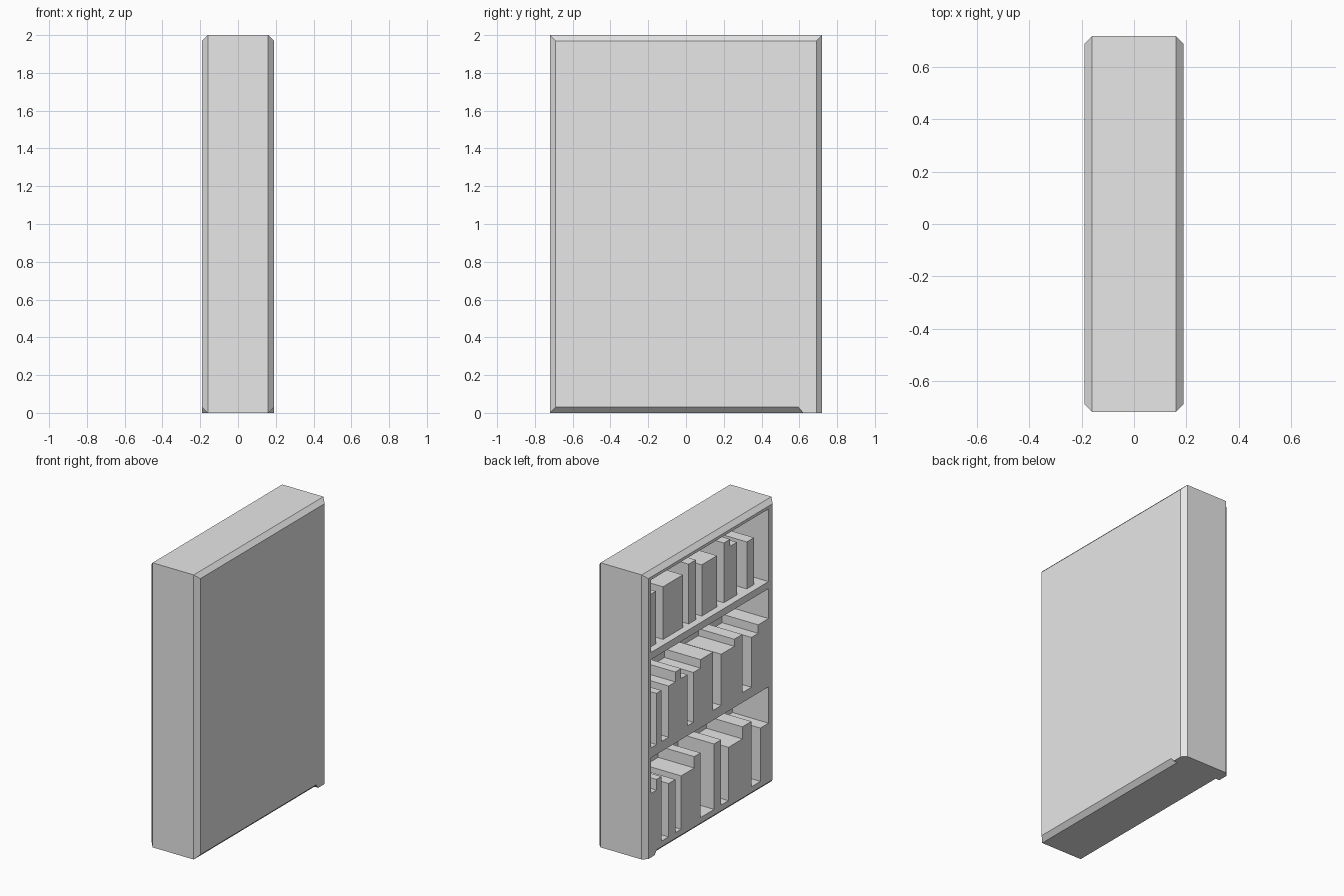
import bpy, bmesh

old = bpy.data.objects.get("Cube")
if old:
    bpy.data.objects.remove(old, do_unlink=True)

grey = bpy.data.materials.new("plain_grey")
grey.use_nodes = True
grey.diffuse_color = (0.8, 0.8, 0.8, 1)
grey.node_tree.nodes["Principled BSDF"].inputs["Base Color"].default_value = (0.8, 0.8, 0.8, 1)


def make_object(name, bm):
    bmesh.ops.recalc_face_normals(bm, faces=bm.faces[:])
    mesh = bpy.data.meshes.new(name)
    bm.to_mesh(mesh)
    bm.free()
    mesh.materials.append(grey)
    obj = bpy.data.objects.new(name, mesh)
    bpy.context.collection.objects.link(obj)
    return obj


def box_mesh(x, y, z):
    """Box spanning the given (low, high) ranges."""
    bm = bmesh.new()
    bmesh.ops.create_cube(bm, size=1)
    for v in bm.verts:
        v.co = [r[0] if c < 0 else r[1] for c, r in zip(v.co, (x, y, z))]
    return bm


def box(name, x, y, z):
    return make_object(name, box_mesh(x, y, z))


HALF_X, HALF_Y, CHAMFER = 0.19, 0.72, 0.03
BACK_X = 0.09

# Case: a slab with the rims of both large sides chamfered
bm = box_mesh((-HALF_X, HALF_X), (-HALF_Y, HALF_Y), (0, 2))
rims = [e for e in bm.edges if e.verts[0].co.x * e.verts[1].co.x > 0]
bmesh.ops.bevel(bm, geom=rims, offset=CHAMFER, segments=1, affect='EDGES')
case = make_object("case", bm)

# Three compartments cut into the open side
compartments = [(0.07, 0.70), (0.77, 1.39), (1.44, 1.95)]
for z in compartments:
    cutter = box("compartment_cutter", (-0.5, BACK_X), (-0.645, 0.66), z)
    cutter.hide_render = True
    mod = case.modifiers.new("compartment", 'BOOLEAN')
    mod.operation = 'DIFFERENCE'
    mod.solver = 'EXACT'
    mod.object = cutter
    bpy.context.view_layer.objects.active = case
    bpy.ops.object.modifier_apply(modifier=mod.name)
    bpy.data.objects.remove(cutter, do_unlink=True)

# Feet: square off the bottom rim at one end, sloping in on the inner side
for side, name in ((-1, "foot_right"), (1, "foot_left")):
    bm = bmesh.new()
    rim, core = side * HALF_X, side * (HALF_X - CHAMFER)
    corner = HALF_Y - CHAMFER
    plan = [(core, None), (rim, None), (rim, corner), (core, HALF_Y)]
    rings = []
    for z, start in ((0, 0.62), (CHAMFER, 0.595)):
        rings.append([bm.verts.new((x, start if y is None else y, z)) for x, y in plan])
    bm.faces.new(rings[0])
    bm.faces.new(rings[1])
    for i in range(4):
        j = (i + 1) % 4
        bm.faces.new((rings[0][i], rings[0][j], rings[1][j], rings[1][i]))
    make_object(name, bm)

# Books: (far edge, near edge, top) along y, listed per compartment
lower = [(0.60, 0.66, 0.45), (0.545, 0.60, 0.525), (0.39, 0.465, 0.445),
         (0.18, 0.325, 0.445), (0.11, 0.18, 0.525), (-0.12, -0.04, 0.53),
         (-0.355, -0.20, 0.445), (-0.455, -0.355, 0.53), (-0.645, -0.555, 0.445)]
middle = [(0.545, 0.60, 1.13), (0.39, 0.465, 1.13), (0.325, 0.39, 1.20),
          (0.255, 0.325, 1.13), (0.11, 0.19, 1.12), (-0.03, 0.11, 1.18),
          (-0.265, -0.12, 1.13), (-0.355, -0.265, 1.18),
          (-0.53, -0.455, 1.12), (-0.645, -0.53, 1.18)]
upper = [(0.535, 0.60, 1.81), (0.235, 0.455, 1.81), (0.09, 0.17, 1.86),
         (-0.145, 0.025, 1.80), (-0.29, -0.22, 1.86),
         (-0.365, -0.29, 1.81), (-0.555, -0.475, 1.77)]
fronts = (-HALF_X, -HALF_X, -0.14)
for row, (name, books) in enumerate((("lower", lower), ("middle", middle), ("upper", upper))):
    for y0, y1, top in books:
        box(name + "_book", (fronts[row], BACK_X), (y0, y1), (compartments[row][0], top))
